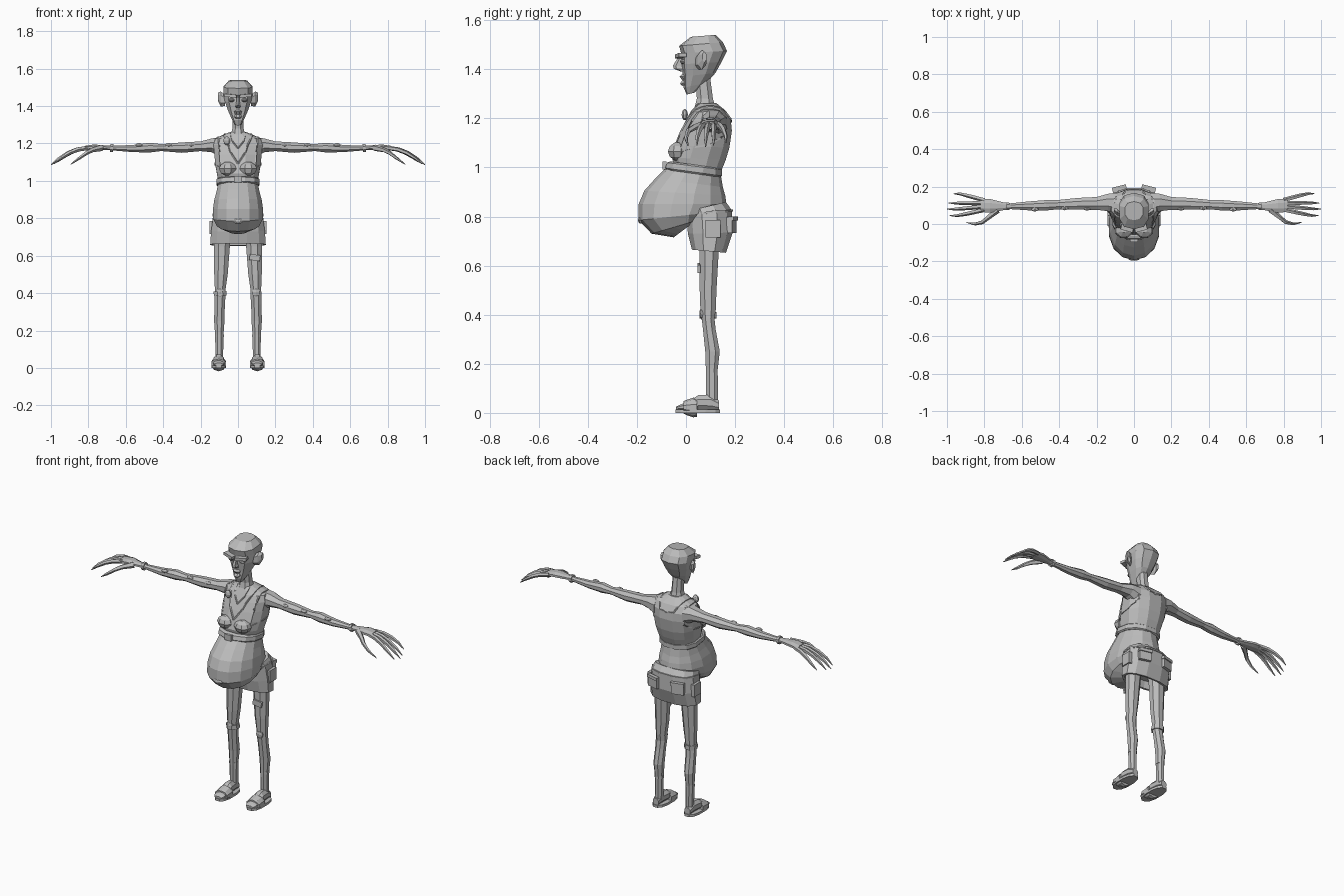
import bpy, math
from mathutils import Vector as V

skin = bpy.data.materials.new("plain grey")
skin.diffuse_color = (0.5, 0.5, 0.5, 1)


def make(name, verts, faces):
    me = bpy.data.meshes.new(name)
    me.from_pydata([tuple(v) for v in verts], [], faces)
    me.materials.append(skin)
    ob = bpy.data.objects.new(name, me)
    bpy.context.collection.objects.link(ob)
    return ob


def loft(name, rings, n=12, p=1.0):
    """Skin rings of (centre, u, v); p below 1 squares the section."""
    verts, faces = [], []
    for c, u, v in rings:
        for i in range(n):
            a = 2 * math.pi * (i + .5) / n
            co, si = math.cos(a), math.sin(a)
            verts.append(V(c) + V(u) * math.copysign(abs(co) ** p, co)
                         + V(v) * math.copysign(abs(si) ** p, si))
    for k in range(len(rings) - 1):
        for i in range(n):
            j = (i + 1) % n
            faces.append((k * n + i, k * n + j, (k + 1) * n + j, (k + 1) * n + i))
    faces += [tuple(range(n))[::-1], tuple(range((len(rings) - 1) * n, len(rings) * n))]
    ob = make(name, verts, faces)
    # consistent outward normals
    import bmesh
    bm = bmesh.new()
    bm.from_mesh(ob.data)
    bmesh.ops.recalc_face_normals(bm, faces=bm.faces)
    bm.to_mesh(ob.data)
    bm.free()
    return ob


def body(name, rows, n=12, p=.85):
    """Rows: front y, front z, back y, back z, half width."""
    return loft(name, [((0, (a + c) / 2, (b + d) / 2), (w, 0, 0),
                        (0, (c - a) / 2, (d - b) / 2)) for a, b, c, d, w in rows], n, p)


def tube(name, path, radii, n=6):
    path, rings = [V(q) for q in path], []
    for i, q in enumerate(path):
        t = (path[min(i + 1, len(path) - 1)] - path[max(i - 1, 0)]).normalized()
        u = t.cross(V((0, 0, 1)) if abs(t.z) < .9 else V((0, 1, 0))).normalized()
        rings.append((q, u * radii[i], u.cross(t) * radii[i]))
    return loft(name, rings, n)


def blob(name, c, r, n=8):
    return loft(name, [((c[0], c[1], c[2] + r[2] * s), (r[0] * k, 0, 0), (0, r[1] * k, 0))
                       for s, k in ((-1, .3), (-.6, .8), (0, 1), (.6, .8), (1, .3))], n)


def box(name, c, s, rot=(0, 0, 0)):
    ob = loft(name, [((0, 0, z * s[2]), (s[0] * 1.414, 0, 0), (0, s[1] * 1.414, 0))
                     for z in (-1, 1)], 4)
    ob.location, ob.rotation_euler = c, rot
    return ob


def seam(name, target, pts, r=.005):
    """Thin trim laid on the surface of another part."""
    pts, fine = [V(q) for q in pts], []
    for a, b in zip(pts, pts[1:]):
        fine += [a.lerp(b, k / 3) for k in range(3)]
    fine.append(pts[-1])
    hit = [target.closest_point_on_mesh(q)[1] for q in fine]
    return tube(name, hit, [r] * len(hit), 4)


# Torso, belly, belt and shorts
chest = body("chest", [(-.05, 1.0, .14, .97, .105), (-.06, 1.04, .165, 1.03, .115),
                       (-.045, 1.09, .18, 1.08, .125), (-.025, 1.14, .19, 1.15, .13),
                       (0, 1.19, .185, 1.195, .135), (.02, 1.225, .165, 1.23, .125),
                       (.042, 1.26, .125, 1.262, .045)])
body("belly", [(-.06, 1.02, .14, .98, .105), (-.125, .955, .15, .92, .118),
               (-.17, .905, .16, .885, .13), (-.193, .85, .165, .85, .137),
               (-.193, .785, .14, .82, .137), (-.14, .73, .1, .80, .115),
               (-.05, .715, .05, .79, .07)], 14, .95)
body("belt", [(-.066, 1.025, .146, .995, .113), (-.08, 1.02, .15, .99, .119),
              (-.088, .998, .15, .965, .119), (-.08, .99, .14, .96, .113)])
box("belt_buckle", (0, -.088, 1.008), (.022, .008, .017))
shorts = body("shorts", [(.0, .82, .165, .86, .125), (0, .80, .19, .825, .137),
                         (.005, .73, .193, .735, .148), (.022, .665, .165, .652, .153),
                         (.035, .665, .15, .655, .137), (.04, .71, .145, .71, .125)])
blob("navel", (0, -.185, .785), (.032, .012, .014))
for s in (-1, 1):
    blob("bust", (s * .055, -.035, 1.065), (.05, .042, .036))
    box("back_pocket", (s * .078, .185, .765), (.035, .012, .032), (0, 0, -s * .25))
    box("pocket_flap", (s * .079, .193, .792), (.038, .01, .009), (0, 0, -s * .25))
    box("side_pocket", (s * .142, .11, .75), (.01, .03, .035))
    # Shirt trim
    seam("neckline", chest, [(0, -.06, 1.10), (s * .04, -.03, 1.16), (s * .075, .03, 1.24),
                             (s * .075, .11, 1.26), (s * .05, .2, 1.21), (0, .21, 1.19)])
    seam("armhole", chest, [(s * .11, -.05, 1.07), (s * .105, .0, 1.16), (s * .11, .06, 1.25),
                            (s * .11, .14, 1.24), (s * .12, .18, 1.13), (s * .14, .1, 1.09),
                            (s * .11, -.05, 1.07)])
    seam("necklace", chest, [(s * .045, .05, 1.27), (s * .03, .0, 1.22), (0, -.02, 1.18)], .004)
seam("shorts_waistband", shorts, [(.14, .03, .81), (.13, .17, .83), (0, .2, .825),
                                  (-.13, .17, .83), (-.14, .03, .81)], .006)
blob("pendant", (-.06, -.005, 1.215), (.02, .014, .022))

# Neck and head
body("neck", [(.03, 1.235, .125, 1.235, .045), (.042, 1.28, .112, 1.28, .032),
              (.035, 1.37, .1, 1.37, .03)], 8)
body("head", [(.003, 1.297, .035, 1.305, .018), (-.01, 1.325, .085, 1.345, .035),
              (-.012, 1.37, .12, 1.385, .055), (-.02, 1.42, .145, 1.43, .073),
              (-.02, 1.465, .167, 1.475, .082), (-.028, 1.495, .15, 1.51, .08),
              (.02, 1.532, .12, 1.54, .05)], 10, .8)
body("nose", [(-.02, 1.39, .0, 1.39, .012), (-.05, 1.402, .0, 1.40, .016),
              (-.053, 1.415, .0, 1.41, .011), (-.025, 1.46, .0, 1.46, .008)], 6)
body("lips", [(-.018, 1.332, .02, 1.34, .015), (-.026, 1.34, .02, 1.345, .022),
              (-.016, 1.355, .02, 1.355, .016), (-.028, 1.37, .02, 1.37, .022),
              (-.018, 1.378, .02, 1.378, .012)], 8)
for s in (-1, 1):
    box("brow", (s * .037, -.022, 1.455), (.033, .016, .008), (0, s * -.1, s * .25))
    blob("eye", (s * .035, -.012, 1.432), (.018, .014, .01))
    loft("ear", [((s * .07, .05, 1.43), (0, .014, 0), (0, 0, .03)),
                 ((s * .092, .065, 1.438), (0, .02, 0), (0, 0, .04)),
                 ((s * .108, .075, 1.45), (0, .01, 0), (0, 0, .022))], 6)

for s in (-1, 1):
    # Arm: x, y, z, y radius, z radius
    arm = [(.09, .11, 1.18, .062, .06), (.14, .115, 1.19, .05, .04), (.2, .11, 1.185, .037, .028),
           (.3, .108, 1.178, .034, .03), (.41, .103, 1.178, .027, .02),
           (.47, .1, 1.178, .03, .028), (.56, .097, 1.173, .026, .021),
           (.66, .095, 1.175, .017, .014), (.7, .095, 1.177, .023, .013),
           (.77, .097, 1.18, .04, .016), (.82, .1, 1.175, .038, .013)]
    loft("arm", [((s * x, y, z), (0, a, 0), (0, 0, b)) for x, y, z, a, b in arm], 8)
    tube("wristband", [(s * .668, .095, 1.175), (s * .683, .095, 1.176)], [.023, .023], 8)
    # Long drooping fingers: start y, tip x, tip y, tip z
    for y, tx, ty, tz in ((.128, .965, .162, 1.10), (.112, .99, .112, 1.09),
                          (.094, 1.0, .08, 1.085), (.076, .985, .045, 1.09)):
        q = [(.80 + (tx - .80) * t, y + (ty - y) * min(1, t * 1.3), 1.176 + (tz - 1.176) * t * t)
             for t in (0, .3, .55, .8, 1)]
        tube("finger", [(s * a, b, c) for a, b, c in q], [.012, .012, .011, .008, .002], 5)
    tube("thumb", [(s * .73, .075, 1.177), (s * .78, .035, 1.165), (s * .81, .01, 1.15),
                   (s * .85, 0, 1.12), (s * .895, .008, 1.088)], [.018, .013, .011, .008, .002], 5)
    for x, y in ((.25, .083), (.37, .085), (.53, .078)):
        blob("arm_sore", (s * x, y, 1.192), (.022, .012, .01), 6)
    # Leg: z, x, y, x radius, y radius
    leg = [(.73, .082, .095, .05, .05), (.65, .086, .094, .046, .042),
           (.5, .091, .09, .039, .037), (.42, .095, .09, .031, .034),
           (.385, .096, .09, .032, .028), (.34, .098, .095, .03, .028),
           (.25, .1, .108, .03, .032), (.175, .1, .105, .024, .026), (.04, .1, .107, .022, .026)]
    loft("leg", [((s * x, y, z), (a, 0, 0), (0, b, 0)) for z, x, y, a, b in leg], 8)
    tube("ankle_cuff", [(s * .1, .105, .165), (s * .1, .105, .18)], [.026, .026], 8)
    blob("kneecap", (s * .096, .066, .405), (.024, .012, .024), 6)
    # Foot with sandal
    foot = [(.135, .03, .02, .022), (.1, .042, .025, .034), (.05, .042, .03, .033),
            (.01, .027, .034, .02), (-.025, .022, .033, .012), (-.04, .019, .024, .007)]
    loft("foot", [((s * .103, y, z), (a, 0, 0), (0, 0, b)) for y, z, a, b in foot], 8)
    loft("sandal_sole", [((s * .103, .048, z), (.041, 0, 0), (0, .094, 0)) for z in (0, .014)],
         12, .8)
    loft("sandal_strap", [((s * .103, y, .022), (.042, 0, 0), (0, 0, h))
                          for y, h in ((.045, .038), (.03, .04), (.0, .03), (-.01, .025))], 10)
box("thigh_patch", (.09, .053, .59), (.028, .006, .016), (0, .15, 0))
tube("knee_bandage", [(-.095, .09, .385), (-.096, .09, .41)], [.037, .037], 8)
